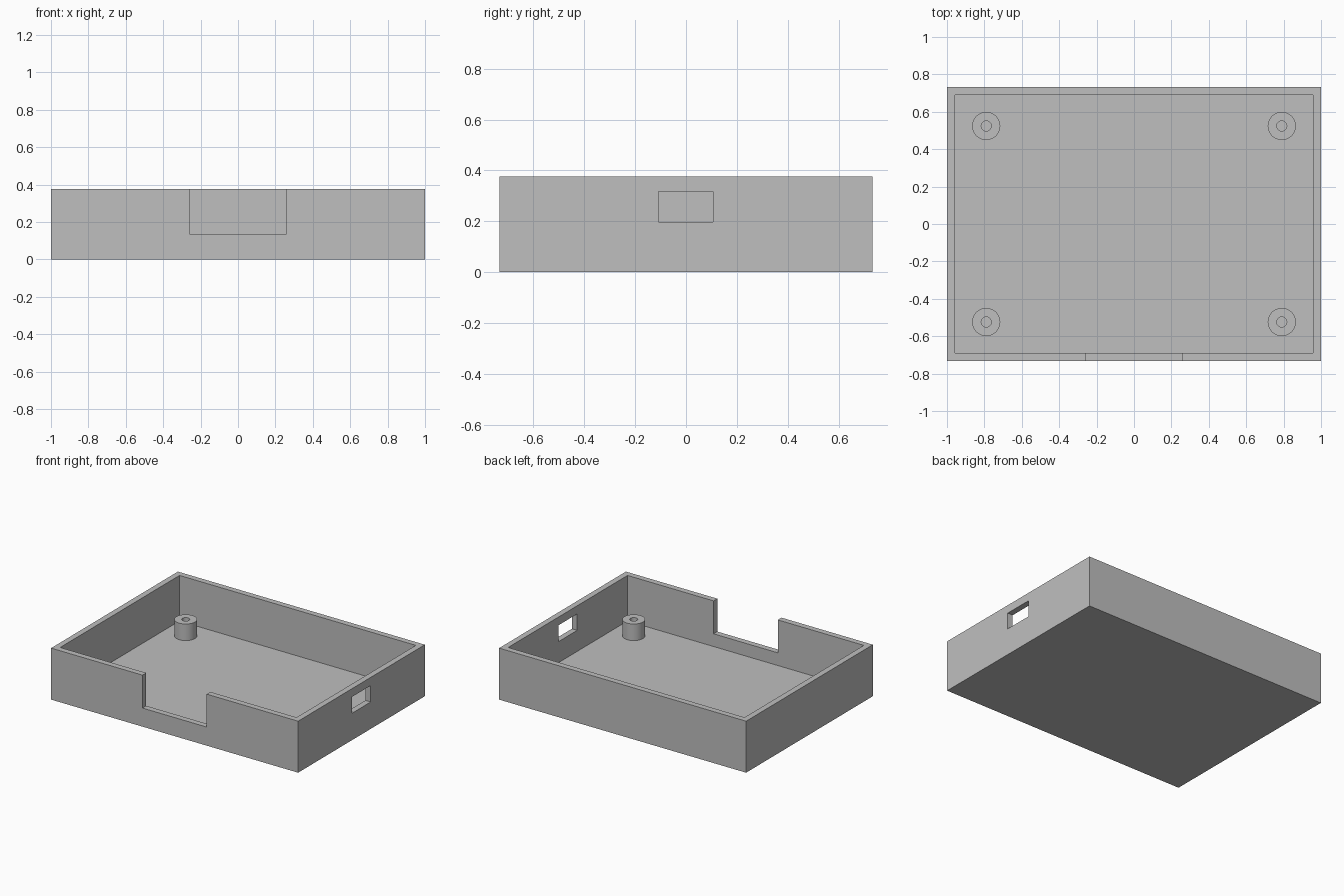
import bpy, bmesh, math
from mathutils import Vector

cube = bpy.data.objects.get("Cube")
if cube:
    bpy.data.objects.remove(cube, do_unlink=True)

HALF_X, HALF_Y, HEIGHT = 1.0, 0.733, 0.377
WALL = 0.043      # wall and floor thickness
POST_TOP = 0.164

grey = bpy.data.materials.new("grey plastic")
grey.use_nodes = True
grey.diffuse_color = (0.52, 0.52, 0.52, 1)
grey.node_tree.nodes["Principled BSDF"].inputs["Base Color"].default_value = grey.diffuse_color


def add_object(name, bm):
    bmesh.ops.recalc_face_normals(bm, faces=bm.faces)
    mesh = bpy.data.meshes.new(name)
    bm.to_mesh(mesh)
    bm.free()
    mesh.materials.append(grey)
    obj = bpy.data.objects.new(name, mesh)
    bpy.context.collection.objects.link(obj)
    return obj


def box(name, low, high):
    low, high = Vector(low), Vector(high)
    bm = bmesh.new()
    bmesh.ops.create_cube(bm, size=1)
    bmesh.ops.scale(bm, vec=high - low, verts=bm.verts)
    bmesh.ops.translate(bm, vec=(low + high) / 2, verts=bm.verts)
    return add_object(name, bm)


def activate(obj):
    bpy.ops.object.select_all(action="DESELECT")
    obj.select_set(True)
    bpy.context.view_layer.objects.active = obj


def cut(target, cutter):
    mod = target.modifiers.new(cutter.name, "BOOLEAN")
    mod.operation = "DIFFERENCE"
    mod.solver = "EXACT"
    mod.object = cutter
    activate(target)
    bpy.ops.object.modifier_apply(modifier=mod.name)
    bpy.data.objects.remove(cutter, do_unlink=True)


# Open tray with a notch in the front wall and a window in the left wall
tray = box("tray", (-HALF_X, -HALF_Y, 0), (HALF_X, HALF_Y, HEIGHT))
in_x, in_y = HALF_X - WALL, HALF_Y - WALL
cut(tray, box("cavity", (-in_x, -in_y, WALL), (in_x, in_y, 1)))
cut(tray, box("front_notch", (-0.26, -1, 0.136), (0.26, -0.5, 1)))
cut(tray, box("side_window", (0.8, -0.109, 0.197), (1.2, 0.107, 0.317)))


# Hollow screw posts in the four corners
def screw_post(name, x, y):
    outer, inner = 0.075, 0.027
    profile = [(outer, WALL), (outer, POST_TOP), (inner, POST_TOP), (inner, WALL)]
    bm = bmesh.new()
    verts = [bm.verts.new((r, 0, z)) for r, z in profile]
    edges = [bm.edges.new(pair) for pair in zip(verts, verts[1:])]
    bmesh.ops.spin(bm, geom=verts + edges, cent=(0, 0, 0), axis=(0, 0, 1),
                   angle=math.tau, steps=48, use_merge=True)
    bmesh.ops.remove_doubles(bm, verts=bm.verts, dist=0.0001)
    post = add_object(name, bm)
    post.location = (x, y, 0)
    activate(post)
    bpy.ops.object.shade_smooth_by_angle(angle=math.radians(30))


for side, sx in (("right", -1), ("left", 1)):
    for end, sy in (("front", -1), ("back", 1)):
        screw_post(f"{end}_{side}_screw_post", sx * 0.79, sy * 0.524)
